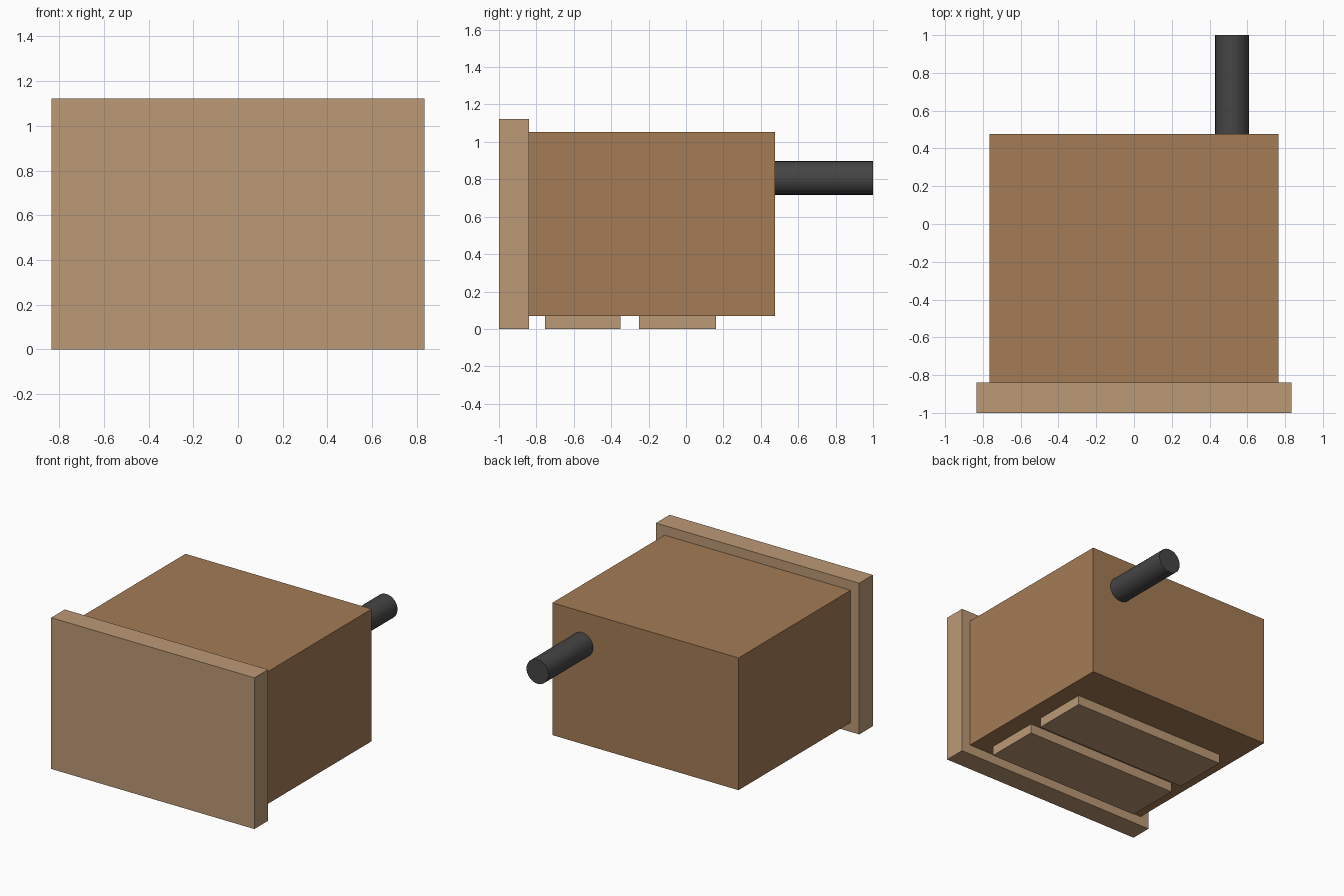
import bpy
import bmesh
from math import pi
from mathutils import Matrix, Vector

if "Cube" in bpy.data.objects:
    bpy.data.objects.remove(bpy.data.objects["Cube"])


def material(name, rgb):
    mat = bpy.data.materials.new(name)
    mat.diffuse_color = (*rgb, 1)
    mat.use_nodes = True
    mat.node_tree.nodes["Principled BSDF"].inputs["Base Color"].default_value = mat.diffuse_color
    return mat


def finish(name, bm, mat):
    mesh = bpy.data.meshes.new(name)
    bm.to_mesh(mesh)
    bm.free()
    mesh.materials.append(mat)
    obj = bpy.data.objects.new(name, mesh)
    bpy.context.collection.objects.link(obj)
    return obj


def box(name, low, high, mat):
    low, high = Vector(low), Vector(high)
    bm = bmesh.new()
    place = Matrix.Translation((low + high) / 2) @ Matrix.Diagonal((*(high - low), 1))
    bmesh.ops.create_cube(bm, size=1, matrix=place)
    return finish(name, bm, mat)


def rod(name, x, z, radius, y0, y1, mat):
    bm = bmesh.new()
    place = Matrix.Translation((x, (y0 + y1) / 2, z)) @ Matrix.Rotation(pi / 2, 4, "X")
    bmesh.ops.create_cone(bm, cap_ends=True, segments=32, radius1=radius,
                          radius2=radius, depth=y1 - y0, matrix=place)
    return finish(name, bm, mat)


light_tan = material("light_tan", (0.50, 0.32, 0.18))
brown = material("brown", (0.37, 0.20, 0.09))
dark_grey = material("dark_grey", (0.06, 0.06, 0.06))

# Main case and the wider front plate
box("body", (-0.765, -0.84, 0.07), (0.765, 0.476, 1.052), brown)
box("front_plate", (-0.835, -1, 0), (0.835, -0.84, 1.123), light_tan)

# Two flat feet under the body
for i, (y0, y1) in enumerate([(-0.755, -0.35), (-0.25, 0.16)], 1):
    box(f"foot_{i}", (-0.63, y0, 0), (0.63, y1, 0.07), light_tan)

# Rear rod
rod("rear_rod", 0.52, 0.807, 0.09, 0.476, 1.0, dark_grey)
